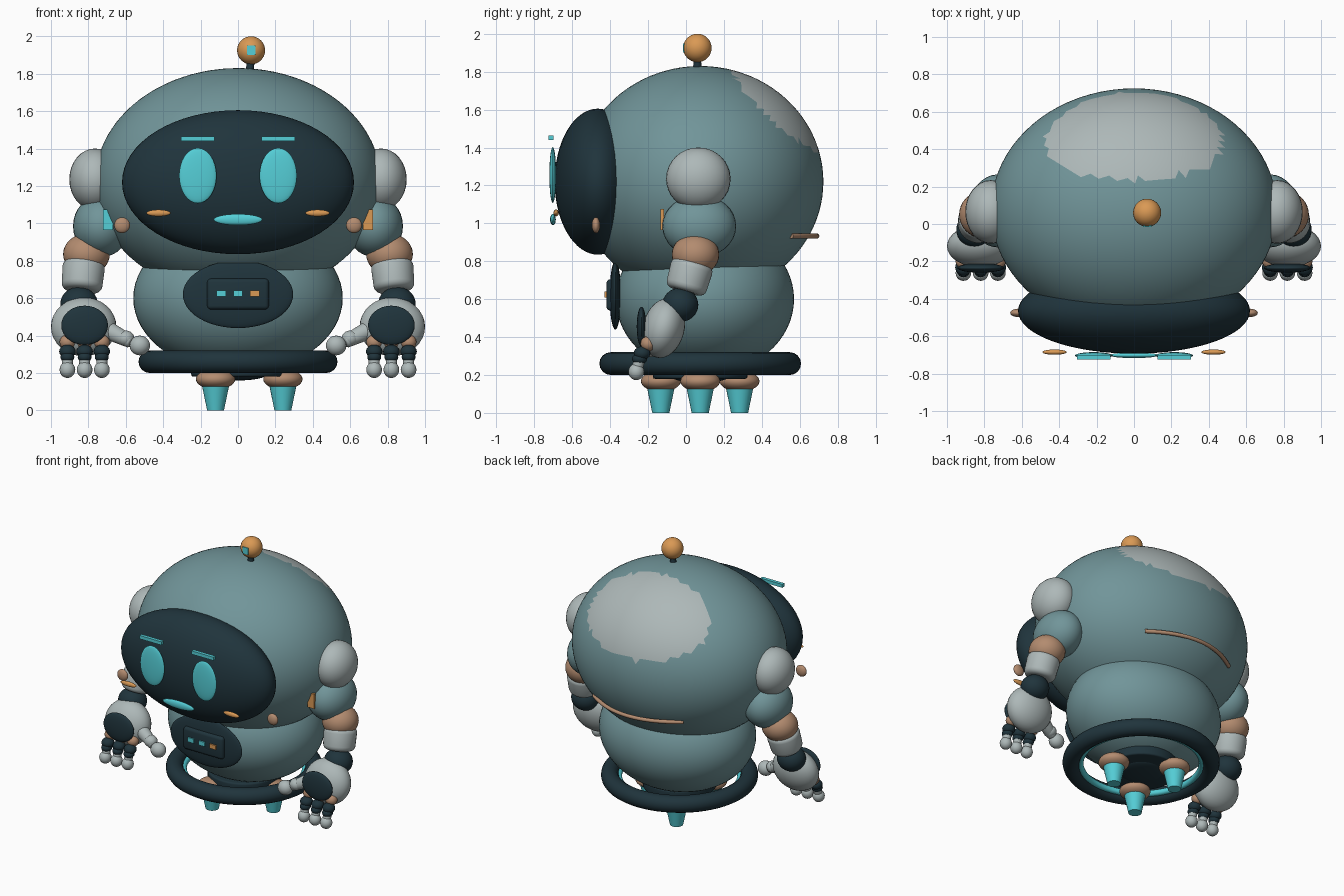
import bpy, bmesh, math
from mathutils import Vector, Matrix

cube = bpy.data.objects.get("Cube")
if cube:
    bpy.data.objects.remove(cube, do_unlink=True)


def material(name, rgb):
    m = bpy.data.materials.new(name)
    m.use_nodes = True
    m.diffuse_color = (*rgb, 1)
    m.node_tree.nodes["Principled BSDF"].inputs["Base Color"].default_value = (*rgb, 1)
    return m


TEAL = material("teal shell", (0.165, 0.30, 0.32))
DARK = material("dark slate", (0.014, 0.034, 0.045))
GREY = material("pale grey", (0.42, 0.48, 0.48))
CYAN = material("glowing cyan", (0.09, 0.62, 0.68))
TAN = material("copper tan", (0.45, 0.26, 0.16))
ORANGE = material("warm orange", (0.70, 0.32, 0.09))

MID = 0.075  # front-to-back position of the body axis


def finish(bm, name, mat, matrix, smooth=True):
    me = bpy.data.meshes.new(name)
    bm.transform(matrix)
    bmesh.ops.recalc_face_normals(bm, faces=bm.faces)
    bm.to_mesh(me)
    bm.free()
    me.materials.append(mat)
    ob = bpy.data.objects.new(name, me)
    bpy.context.collection.objects.link(ob)
    if smooth:
        bpy.ops.object.select_all(action="DESELECT")
        ob.select_set(True)
        bpy.context.view_layer.objects.active = ob
        bpy.ops.object.shade_smooth_by_angle(angle=math.radians(40))
    return ob


def ball(name, mat, centre, radii, seg=32, tilt=0):
    bm = bmesh.new()
    bmesh.ops.create_uvsphere(bm, u_segments=seg, v_segments=seg // 2, radius=1)
    turn = Matrix.Rotation(tilt, 4, "X")
    return finish(bm, name, mat, Matrix.Translation(centre) @ turn @ Matrix.Diagonal((*radii, 1)))


def tube(name, mat, a, b, r1, r2, bevel=0.0, seg=28):
    a, b = Vector(a), Vector(b)
    bm = bmesh.new()
    bmesh.ops.create_cone(bm, cap_ends=True, segments=seg, radius1=r1, radius2=r2, depth=(b - a).length)
    if bevel:
        rims = [e for e in bm.edges if abs(e.verts[0].co.z - e.verts[1].co.z) < 1e-5]
        bmesh.ops.bevel(bm, geom=rims, offset=bevel, segments=4, profile=0.5, affect="EDGES")
    turn = (b - a).to_track_quat("Z", "Y").to_matrix().to_4x4()
    return finish(bm, name, mat, Matrix.Translation((a + b) / 2) @ turn)


def box(name, mat, centre, size, bevel=0.0):
    bm = bmesh.new()
    bmesh.ops.create_cube(bm, size=1)
    bm.transform(Matrix.Diagonal((*size, 1)))
    if bevel:
        bmesh.ops.bevel(bm, geom=bm.edges[:], offset=bevel, segments=3, profile=0.5, affect="EDGES")
    return finish(bm, name, mat, Matrix.Translation(centre), bevel > 0)


def ring(name, mat, centre, major, minor):
    bpy.ops.mesh.primitive_torus_add(location=centre, major_radius=major, minor_radius=minor,
                                     major_segments=64, minor_segments=16)
    ob = bpy.context.object
    ob.name = name
    ob.data.materials.append(mat)
    bpy.ops.object.shade_smooth()
    return ob


# Head with a worn pale patch on the upper back
bm = bmesh.new()
bmesh.ops.create_icosphere(bm, subdivisions=5, radius=1)
lift = math.radians(45)
for f in bm.faces:
    n = f.calc_center_median()
    out = n.y * math.cos(lift) + n.z * math.sin(lift)
    up = n.z * math.cos(lift) - n.y * math.sin(lift)
    if out > 0 and (n.x / 0.62) ** 2 + (up / 0.51) ** 2 < 1:
        f.material_index = 1
head = finish(bm, "head", TEAL, Matrix.Translation((0, MID, 1.22)) @ Matrix.Diagonal((0.765, 0.65, 0.61, 1)))
head.data.materials.append(GREY)

# Face
ball("visor", DARK, (0, -0.465, 1.22), (0.62, 0.228, 0.385), 64)
ball("mouth", CYAN, (0, -0.702, 1.02), (0.13, 0.015, 0.03))

# Antenna
tube("antenna_stem", DARK, (0.06, 0.06, 1.79), (0.07, 0.06, 1.88), 0.025, 0.018)
ball("antenna_ball", ORANGE, (0.07, 0.06, 1.925), (0.075, 0.075, 0.075))
box("antenna_light", CYAN, (0.07, -0.01, 1.925), (0.045, 0.01, 0.05))

# Copper strip around the back of the head
curve = bpy.data.curves.new("back_strip", "CURVE")
curve.dimensions = "3D"
curve.bevel_depth = 0.014
curve.bevel_resolution = 3
curve.use_fill_caps = True
path = curve.splines.new("POLY")
steps = 24
path.points.add(steps)
for i, p in enumerate(path.points):
    x = -0.37 + 0.74 * i / steps
    p.co = (x, 0.69 - 0.135 * (x / 0.37) ** 2, 0.933, 1)
curve.materials.append(TAN)
bpy.context.collection.objects.link(bpy.data.objects.new("back_strip", curve))

# Torso and chest panel
ball("torso", TEAL, (0, 0.1, 0.6), (0.56, 0.47, 0.4), 64)
ball("chest_panel", DARK, (0, -0.373, 0.62), (0.295, 0.03, 0.18), 48)
box("chest_screen", DARK, (0, -0.395, 0.622), (0.33, 0.05, 0.165), 0.02)
for x, mat in ((-0.09, CYAN), (0, CYAN), (0.09, ORANGE)):
    box("chest_light", mat, (x, -0.422, 0.625), (0.05, 0.015, 0.032))

# Hover base
ring("base_ring", DARK, (0, MID, 0.26), 0.472, 0.06)
ring("base_glow_ring", CYAN, (0, MID, 0.25), 0.412, 0.022)
tube("base_plate", DARK, (0, MID, 0.18), (0, MID, 0.25), 0.25, 0.25, 0.012, 40)
ball("base_core", DARK, (0, MID, 0.19), (0.15, 0.15, 0.03))
for i in range(3):
    a = i * math.tau / 3
    x, y = 0.24 * math.cos(a), MID + 0.24 * math.sin(a)
    ball("thruster_collar", TAN, (x, y, 0.167), (0.105, 0.105, 0.055))
    tube("thruster_nozzle", CYAN, (x, y, 0), (x, y, 0.13), 0.045, 0.072)

# Paired parts
for s, side in ((1, "left"), (-1, "right")):
    # Facial details
    ball(side + "_eye", CYAN, (s * 0.215, -0.703, 1.255), (0.1, 0.018, 0.148))
    box(side + "_brow", CYAN, (s * 0.215, -0.712, 1.452), (0.18, 0.025, 0.025))
    ball(side + "_cheek", ORANGE, (s * 0.425, -0.685, 1.055), (0.065, 0.014, 0.018))
    ball(side + "_bolt", TAN, (s * 0.62, -0.475, 0.99), (0.042, 0.022, 0.042))

    # Arm
    ball(side + "_shoulder_cap", GREY, (s * 0.765, 0.065, 1.235), (0.137, 0.17, 0.165))
    ball(side + "_upper_arm", TEAL, (s * 0.73, 0.07, 0.985), (0.152, 0.195, 0.165))
    box(side + "_arm_light", ORANGE if s > 0 else CYAN, (s * 0.695, -0.125, 1.02), (0.055, 0.02, 0.11))
    ball(side + "_elbow", TAN, (s * 0.81, 0.05, 0.835), (0.125, 0.125, 0.11))
    tube(side + "_forearm", GREY, (s * 0.822, 0.038, 0.795), (s * 0.837, -0.005, 0.64), 0.115, 0.108, 0.035)
    ball(side + "_wrist", DARK, (s * 0.85, -0.03, 0.57), (0.1, 0.095, 0.09))

    # Hand
    ball(side + "_hand", GREY, (s * 0.825, -0.118, 0.447), (0.175, 0.11, 0.16), tilt=-0.25)
    ball(side + "_palm", DARK, (s * 0.82, -0.235, 0.455), (0.125, 0.025, 0.105))
    for x in (0.728, 0.82, 0.912):
        ball(side + "_knuckle", TAN, (s * x, -0.2, 0.365), (0.042, 0.04, 0.04), 20)
        ball(side + "_finger_base", DARK, (s * x, -0.232, 0.315), (0.044, 0.044, 0.036), 20)
        ball(side + "_finger_joint", DARK, (s * x, -0.245, 0.285), (0.037, 0.04, 0.03), 20)
        tube(side + "_finger", GREY, (s * x, -0.245, 0.28), (s * x, -0.262, 0.22), 0.03, 0.028)
        ball(side + "_fingertip", GREY, (s * x, -0.262, 0.217), (0.042, 0.042, 0.044), 20)
    tube(side + "_thumb", GREY, (s * 0.7, -0.14, 0.43), (s * 0.57, -0.18, 0.365), 0.05, 0.034, 0.01)
    ball(side + "_thumb_joint", GREY, (s * 0.6, -0.17, 0.385), (0.046, 0.045, 0.042), 20)
    ball(side + "_thumb_tip", GREY, (s * 0.525, -0.19, 0.347), (0.055, 0.05, 0.053), 20)
